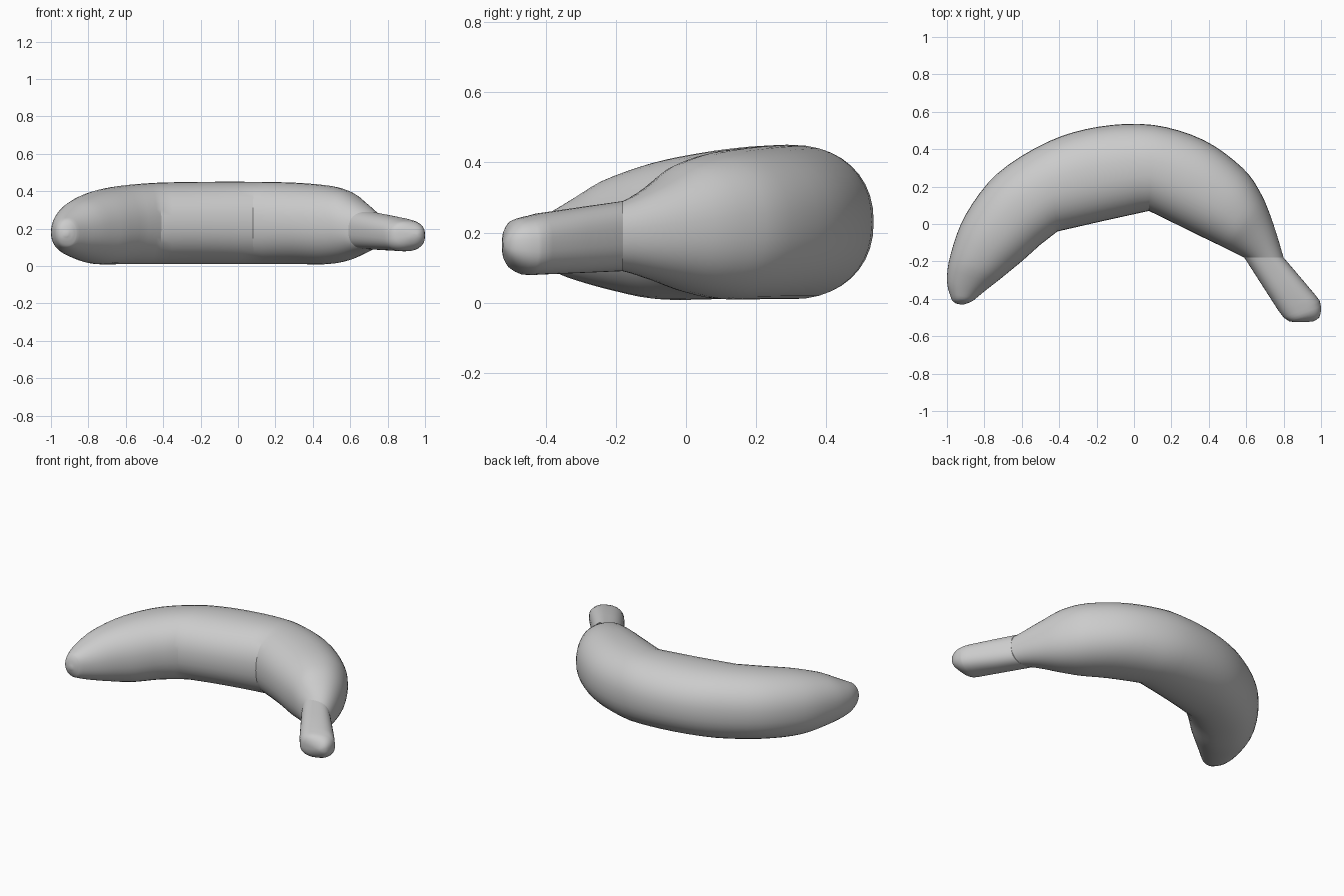
import bpy
import bmesh
import math
from mathutils import Vector

SIDES = 40      # points around each cross-section
STEPS = 4       # rings between neighbouring stations

if "Cube" in bpy.data.objects:
    bpy.data.objects.remove(bpy.data.objects["Cube"], do_unlink=True)


def make_material(name, colour):
    material = bpy.data.materials.new(name)
    material.use_nodes = True
    material.diffuse_color = colour
    material.node_tree.nodes["Principled BSDF"].inputs["Base Color"].default_value = colour
    return material


def spline(values, i, t):
    """Smooth curve through the station values, starting at station i."""
    last = len(values) - 1
    a, b, c, d = (values[min(max(i + k, 0), last)] for k in (-1, 0, 1, 2))
    return b + t * (c - a + t * (2 * a - 5 * b + 4 * c - d + t * (3 * (b - c) + d - a))) / 2


def rounded(value, power):
    return math.copysign(abs(value) ** (2 / power), value)


def cross_section(bm, inner, outer, low, high, power):
    """Ring spanning the inner and outer edges of the curved fruit."""
    centre = (inner + outer) / 2
    reach = (outer - inner) / 2
    ring = []
    for k in range(SIDES):
        angle = math.tau * k / SIDES
        spot = centre + reach * rounded(math.cos(angle), power)
        z = (low + high) / 2 + (high - low) / 2 * rounded(math.sin(angle), power)
        ring.append(bm.verts.new((spot.x, spot.y, z)))
    return ring


def loft(name, stations, power, material, steps, sharp_angle):
    """Skin the stations: straight along the inner edge, curved along the rest."""
    inner = [Vector(s[0:2]) for s in stations]
    outer = [Vector(s[2:4]) for s in stations]
    low = [s[4] for s in stations]
    high = [s[5] for s in stations]
    bm = bmesh.new()
    rings = []
    for i in range(len(stations) - 1):
        for k in range(steps):
            t = k / steps
            rings.append(cross_section(bm, inner[i].lerp(inner[i + 1], t), spline(outer, i, t),
                                       spline(low, i, t), spline(high, i, t), power))
    rings.append(cross_section(bm, inner[-1], outer[-1], low[-1], high[-1], power))
    for first, second in zip(rings, rings[1:]):
        for k in range(SIDES):
            n = (k + 1) % SIDES
            bm.faces.new((first[k], first[n], second[n], second[k]))
    bm.faces.new(rings[0])
    bm.faces.new(rings[-1])
    bmesh.ops.recalc_face_normals(bm, faces=bm.faces)
    mesh = bpy.data.meshes.new(name)
    bm.to_mesh(mesh)
    bm.free()
    mesh.materials.append(material)
    part = bpy.data.objects.new(name, mesh)
    bpy.context.collection.objects.link(part)
    bpy.ops.object.select_all(action="DESELECT")
    part.select_set(True)
    bpy.context.view_layer.objects.active = part
    bpy.ops.object.shade_smooth_by_angle(angle=math.radians(sharp_angle))
    return part


grey = make_material("plain grey", (0.6, 0.6, 0.6, 1))

# Each station: inner edge x y, outer edge x y, bottom z, top z
# Fruit body, from the blunt tip to the neck
body = [
    (-.91, -.43, -.93, -.43, .16, .18),
    (-.88, -.42, -.96, -.42, .13, .22),
    (-.86, -.41, -.98, -.39, .1, .25),
    (-.8, -.36, -1, -.3, .07, .29),
    (-.71, -.29, -.98, -.16, .04, .35),
    (-.6, -.2, -.9, .05, .01, .4),
    (-.5, -.11, -.73, .27, .01, .43),
    (-.41, -.04, -.46, .44, .01, .445),
    (-.17, .015, -.19, .52, .01, .45),
    (.08, .07, .1, .53, .01, .45),
    (.25, -.013, .37, .45, .01, .445),
    (.38, -.077, .58, .3, .01, .43),
    (.48, -.125, .68, .16, .03, .4),
    (.54, -.155, .745, 0, .06, .345),
    (.59, -.18, .8, -.18, .09, .29),
]
loft("fruit_body", body, 2.2, grey, STEPS, 22)

# Stem, from the neck to the rounded cut end
stem = [
    (.59, -.18, .8, -.18, .09, .29),
    (.77, -.46, .97, -.38, .08, .255),
    (.8, -.5, .995, -.42, .08, .245),
    (.83, -.52, 1, -.46, .095, .235),
    (.86, -.525, .99, -.5, .12, .21),
    (.92, -.525, .96, -.52, .155, .175),
]
loft("stem", stem, 2.5, grey, 2, 35)
